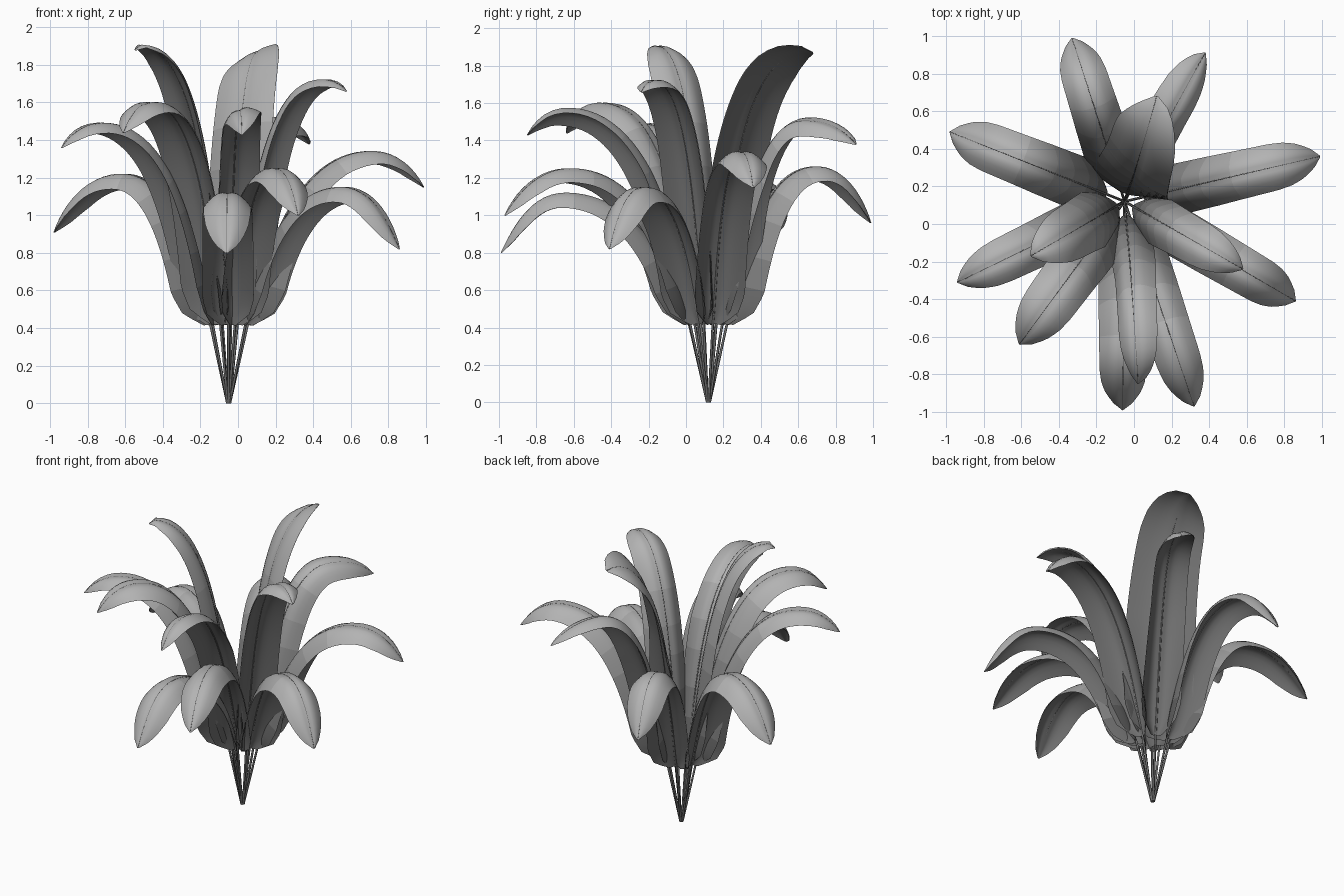
import bpy, bmesh, math
from mathutils import Vector

if "Cube" in bpy.data.objects:
    bpy.data.objects.remove(bpy.data.objects["Cube"])

CENTRE = Vector((-0.05, 0.12, 0))
START_Z = 0.42      # height where the blade begins on its stalk
ROWS, COLS = 36, 10

# tip x, tip y, tip z, crest position (share of reach), crest z, half width, edge droop, lean, straightness
LEAVES = [
    (-0.33, 0.99, 0.96, 0.66, 1.27, 0.122, 0.09, 0.10, 0.50),
    (0.38, 0.91, 1.38, 0.65, 1.52, 0.115, 0.08, 0.08, 0.48),
    (0.12, 0.68, 1.87, 0.93, 1.88, 0.200, 0.03, 0.04, 0.30),
    (0.99, 0.36, 1.15, 0.73, 1.35, 0.125, 0.09, 0.10, 0.48),
    (-0.98, 0.49, 0.91, 0.60, 1.23, 0.130, 0.09, 0.10, 0.52),
    (-0.94, -0.31, 1.36, 0.76, 1.50, 0.120, 0.08, 0.09, 0.46),
    (-0.55, -0.17, 1.88, 0.93, 1.91, 0.145, 0.07, 0.04, 0.35),
    (-0.61, -0.64, 1.44, 0.74, 1.61, 0.140, 0.08, 0.07, 0.42),
    (-0.06, -0.99, 0.80, 0.69, 1.13, 0.125, 0.09, 0.10, 0.50),
    (0.02, -0.85, 1.43, 0.78, 1.57, 0.110, 0.08, 0.07, 0.44),
    (0.32, -0.97, 1.00, 0.68, 1.26, 0.120, 0.09, 0.10, 0.48),
    (0.58, -0.24, 1.66, 0.80, 1.73, 0.120, 0.08, 0.05, 0.40),
    (0.86, -0.41, 0.82, 0.67, 1.16, 0.120, 0.09, 0.10, 0.50),
]
ROLL = {2: -18, 3: 24, 10: -20}     # leaves that roll to one side, in degrees
# position along the blade against share of full width, and share of full droop
OUTLINE = [(0, .3), (.05, .9), (.12, 1.1), (.5, 1.07), (.8, 1), (.87, .92), (.93, .7), (.97, .42), (1, .05)]
DROOP = [(0, .3), (.05, 1.1), (.13, 1.4), (.4, 1.2), (.7, .95), (.87, .7), (.95, .4), (1, .03)]


def material(name, grey):
    m = bpy.data.materials.new(name)
    m.diffuse_color = (grey, grey, grey, 1)
    m.use_nodes = True
    m.node_tree.nodes["Principled BSDF"].inputs["Base Color"].default_value = m.diffuse_color
    return m


# tops lighten from base to tip
SHADES = 8
TOPS = [material(f"leaf_top_{i}", 0.14 + 0.31 * min(1, i / 5)) for i in range(SHADES)]
UNDER = material("leaf_underside", 0.16)


def table(tab, t):
    for (a, wa), (b, wb) in zip(tab, tab[1:]):
        if t <= b:
            return wa + (wb - wa) * (t - a) / (b - a)
    return tab[-1][1]


def bezier(p, t):
    s = 1 - t
    return p[0] * s**3 + 3 * p[1] * s * s * t + 3 * p[2] * s * t * t + p[3] * t**3


def midrib(reach, tip_z, crest, crest_z, lean, straight):
    """Evenly spaced (radius, height) points along the arching blade."""
    rc = reach * crest
    p0, p3, tip = Vector((lean, START_Z)), Vector((rc, crest_z)), Vector((reach, tip_z))
    rise = 0.45 * (crest_z - START_Z)
    up = [p0, p0 + Vector((rise * lean / START_Z, rise)), Vector((rc * straight, crest_z)), p3]
    d = tip - p3
    down = [p3, p3 + Vector((d.x * 0.5, 0)), p3 + Vector((d.x * 0.82, d.y * 0.5)), tip]
    fine = [bezier(up, i / 60) for i in range(60)] + [bezier(down, i / 40) for i in range(41)]
    run = [0]
    for a, b in zip(fine, fine[1:]):
        run.append(run[-1] + (b - a).length)
    pts, j = [], 0
    for i in range(ROWS + 1):
        want = run[-1] * i / ROWS
        while j < len(fine) - 2 and run[j + 1] < want:
            j += 1
        pts.append(fine[j].lerp(fine[j + 1], (want - run[j]) / (run[j + 1] - run[j])))
    return pts


def make_leaf(n, tx, ty, tz, crest, cz, half, droop, lean, straight):
    flat = Vector((tx, ty, 0)) - CENTRE
    out = flat.normalized()
    side = Vector((-out.y, out.x, 0))
    up = Vector((0, 0, 1))
    path = midrib(flat.length, tz, crest, cz, lean, straight)
    bm = bmesh.new()
    rows, rib = [], []
    for i, p in enumerate(path):
        a, b = path[max(i - 1, 0)], path[min(i + 1, ROWS)]
        t = (b - a).normalized()
        under = out * t.y - up * t.x
        pos = CENTRE + out * p.x + up * p.y
        roll = math.radians(ROLL.get(n, 0)) * min(1, 2 * i / ROWS)
        across = side * math.cos(roll) + under * math.sin(roll)
        below = under * math.cos(roll) - side * math.sin(roll)
        w, d = table(OUTLINE, i / ROWS), table(DROOP, i / ROWS)
        row = []
        for c in range(COLS + 1):
            u = 2 * c / COLS - 1
            groove = 0.012 * w * max(0, 1 - abs(u) * 3)
            row.append(bm.verts.new(pos + across * (half * w * u) + below * (droop * d * u * u + groove)))
        rows.append(row)
        rib.append(pos + below * 0.014 * w)
    for i, (r0, r1) in enumerate(zip(rows, rows[1:])):
        for c in range(COLS):
            f = bm.faces.new((r0[c], r1[c], r1[c + 1], r0[c + 1]))
            f.smooth = True
            f.material_index = i * SHADES // ROWS
    mesh = bpy.data.meshes.new(f"leaf_{n}")
    bm.to_mesh(mesh)
    bm.free()
    for m in TOPS + [UNDER]:
        mesh.materials.append(m)
    leaf = bpy.data.objects.new(f"leaf_{n}", mesh)
    bpy.context.collection.objects.link(leaf)
    # thin blade with a darker underside
    thick = leaf.modifiers.new("thickness", 'SOLIDIFY')
    thick.thickness = 0.004
    thick.offset = -1
    thick.use_rim = False
    thick.material_offset = SHADES

    # stalk that carries on as the midrib
    curve = bpy.data.curves.new(f"stalk_{n}", 'CURVE')
    curve.dimensions = '3D'
    curve.bevel_depth = 0.007
    curve.bevel_resolution = 1
    curve.use_fill_caps = True
    curve.materials.append(UNDER)
    pts = [CENTRE + out * 0.007] + rib
    sp = curve.splines.new('POLY')
    sp.points.add(len(pts) - 1)
    for k, q in enumerate(pts):
        sp.points[k].co = (*q, 1)
        sp.points[k].radius = 1 - 0.7 * k / (len(pts) - 1)
    bpy.context.collection.objects.link(bpy.data.objects.new(f"stalk_{n}", curve))


for n, leaf in enumerate(LEAVES, 1):
    make_leaf(n, *leaf)
